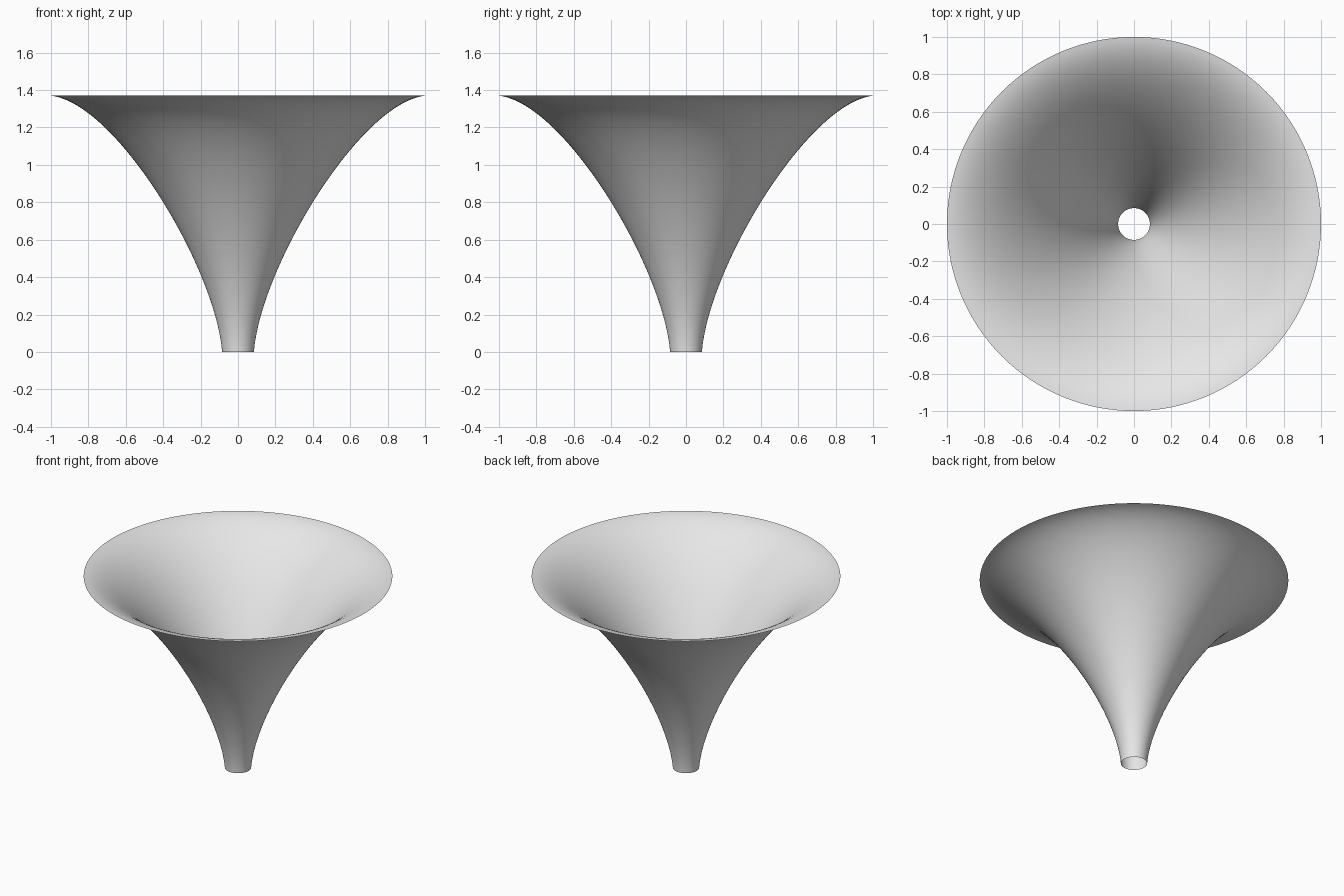
import bpy
import bmesh
import math
from mathutils import Vector
from mathutils.geometry import interpolate_bezier

cube = bpy.data.objects.get("Cube")
if cube:
    bpy.data.objects.remove(cube, do_unlink=True)

# Light grey material
grey = bpy.data.materials.new("light grey")
grey.use_nodes = True
colour = (0.8, 0.8, 0.8, 1)
grey.diffuse_color = colour
grey.node_tree.nodes["Principled BSDF"].inputs["Base Color"].default_value = colour

# Flared profile from narrow spout to wide rim
profile = interpolate_bezier(Vector((0.085, 0, 0)), Vector((0.12, 0, 0.45)),
                             Vector((0.65, 0, 1.33)), Vector((1, 0, 1.37)), 49)

# Spin the profile into an open, thin-walled horn
bm = bmesh.new()
verts = [bm.verts.new(p) for p in profile]
edges = [bm.edges.new(pair) for pair in zip(verts, verts[1:])]
bmesh.ops.spin(bm, geom=verts + edges, cent=(0, 0, 0), axis=(0, 0, 1),
               angle=math.tau, steps=128, use_merge=True)
bmesh.ops.remove_doubles(bm, verts=bm.verts, dist=0.0001)
bmesh.ops.recalc_face_normals(bm, faces=bm.faces)

# Make the faces point outward
bm.faces.ensure_lookup_table()
face = bm.faces[0]
centre = face.calc_center_median()
if face.normal.dot(Vector((centre.x, centre.y, 0))) < 0:
    bmesh.ops.reverse_faces(bm, faces=bm.faces)
for face in bm.faces:
    face.smooth = True

mesh = bpy.data.meshes.new("flared_horn")
bm.to_mesh(mesh)
bm.free()
mesh.materials.append(grey)
horn = bpy.data.objects.new("flared_horn", mesh)
bpy.context.collection.objects.link(horn)
